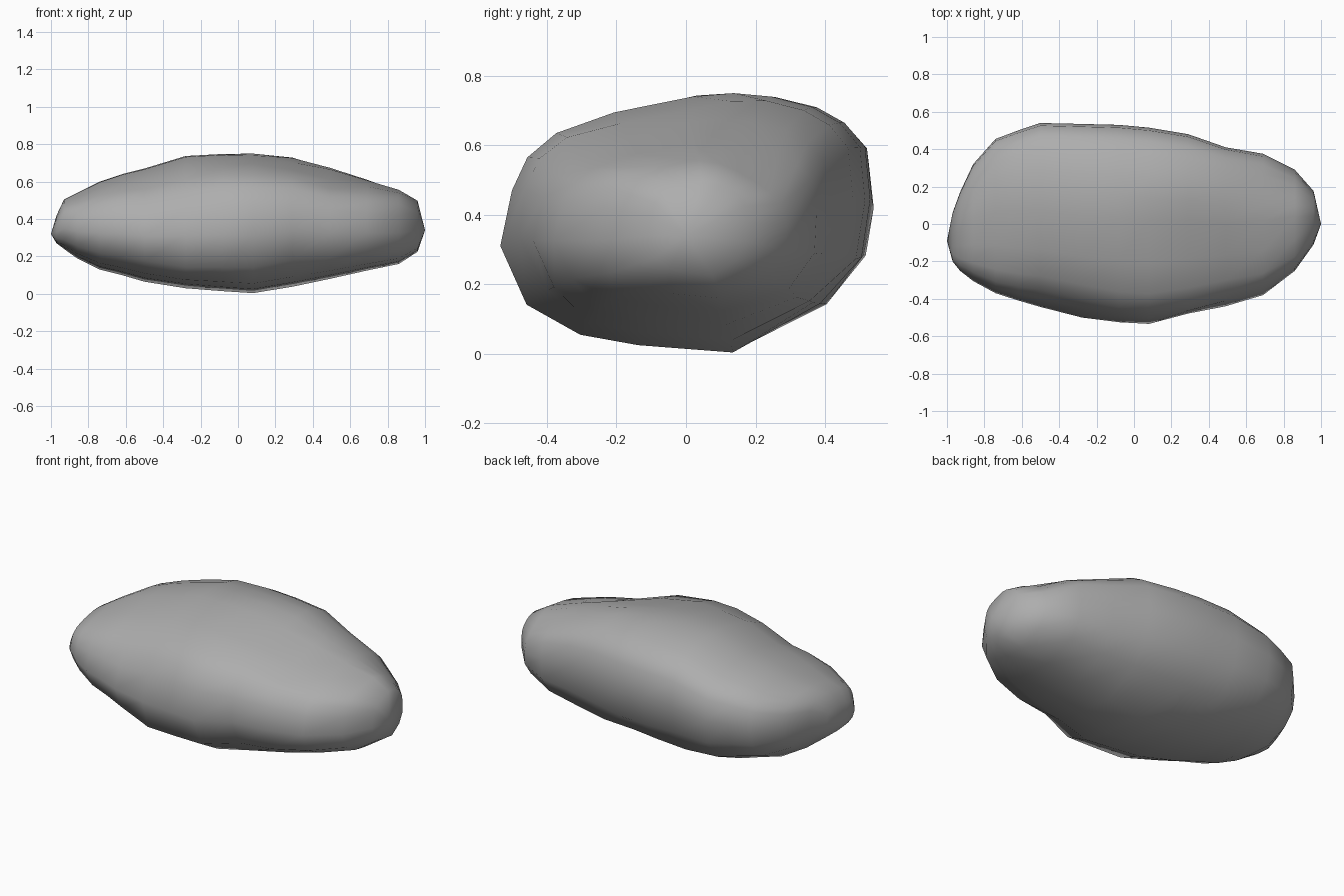
import bpy, bmesh, math
from mathutils import Vector

# Stations along the boulder: x, y min, y max, z bottom, z top
STATIONS = [
    (-0.97, -0.20, 0.06, 0.27, 0.42),
    (-0.93, -0.25, 0.17, 0.24, 0.505),
    (-0.86, -0.305, 0.32, 0.19, 0.54),
    (-0.74, -0.37, 0.455, 0.13, 0.60),
    (-0.62, -0.41, 0.50, 0.10, 0.64),
    (-0.50, -0.45, 0.54, 0.065, 0.67),
    (-0.28, -0.50, 0.535, 0.03, 0.737),
    (-0.08, -0.525, 0.53, 0.012, 0.748),
    (0.08, -0.535, 0.515, 0.0, 0.75),
    (0.29, -0.495, 0.48, 0.038, 0.738),
    (0.49, -0.44, 0.41, 0.08, 0.675),
    (0.69, -0.38, 0.375, 0.125, 0.61),
    (0.86, -0.25, 0.30, 0.16, 0.56),
    (0.96, -0.11, 0.18, 0.225, 0.50),
]
# Cross-section outline, as seen from the right (y, z)
SECTION = [
    (-0.535, 0.31), (-0.50, 0.47), (-0.455, 0.565), (-0.37, 0.635), (-0.20, 0.695),
    (0.03, 0.745), (0.15, 0.75), (0.26, 0.74), (0.38, 0.71), (0.46, 0.665),
    (0.52, 0.595), (0.535, 0.44), (0.51, 0.27), (0.40, 0.12), (0.15, 0.0),
    (-0.13, 0.025), (-0.30, 0.055), (-0.46, 0.14),
]
# Hollows and bulges: x, y, z of centre, radius, push along x, y, z
DENTS = [
    (0.28, -0.04, 0.71, 0.28, 0, 0, -0.035),       # top hollow
    (0.45, -0.25, 0.60, 0.30, 0, 0.01, -0.025),    # front top hollow
    (0.27, -0.44, 0.22, 0.26, 0, 0.03, 0.015),     # front hollow
    (0.60, 0.33, 0.20, 0.27, 0, 0.025, -0.02),     # back lower bulge
    (0.05, 0.35, 0.08, 0.30, 0, -0.02, 0.03),      # back lower hollow
    (0.86, 0.27, 0.52, 0.26, 0, -0.02, -0.05),     # right back corner
    (0.86, -0.20, 0.52, 0.22, 0, -0.01, 0.02),     # right front corner
    (-0.40, -0.40, 0.53, 0.35, 0, 0.03, -0.025),   # front left shoulder
    (-0.25, -0.43, 0.14, 0.28, 0, -0.02, -0.02),   # front lower bulge
]

bm = bmesh.new()
rings = []
for x, y0, y1, z0, z1 in STATIONS:
    rings.append([bm.verts.new((x, y0 + (y + 0.535) / 1.07 * (y1 - y0), z0 + z / 0.75 * (z1 - z0)))
                  for y, z in SECTION])

# Skin between rings
n = len(SECTION)
for a, b in zip(rings, rings[1:]):
    for i in range(n):
        j = (i + 1) % n
        bm.faces.new((a[i], a[j], b[j], b[i]))

# Blunt ends
for ring, tip in ((rings[0], (-1, -0.09, 0.32)), (rings[-1], (1, 0.0, 0.34))):
    v = bm.verts.new(tip)
    for i in range(n):
        bm.faces.new((ring[i], ring[(i + 1) % n], v))

# Hollows and bulges
for cx, cy, cz, r, px, py, pz in DENTS:
    for v in bm.verts:
        d = (v.co - Vector((cx, cy, cz))).length / r
        if d < 1:
            v.co += Vector((px, py, pz)) * (0.5 + 0.5 * math.cos(math.pi * d))

bmesh.ops.recalc_face_normals(bm, faces=bm.faces)
for f in bm.faces:
    f.smooth = True
mesh = bpy.data.meshes.new("boulder")
bm.to_mesh(mesh)
bm.free()
boulder = bpy.data.objects.new("boulder", mesh)
bpy.context.collection.objects.link(boulder)

# Stone grey
stone = bpy.data.materials.new("stone")
stone.diffuse_color = (0.42, 0.42, 0.42, 1)
mesh.materials.append(stone)
